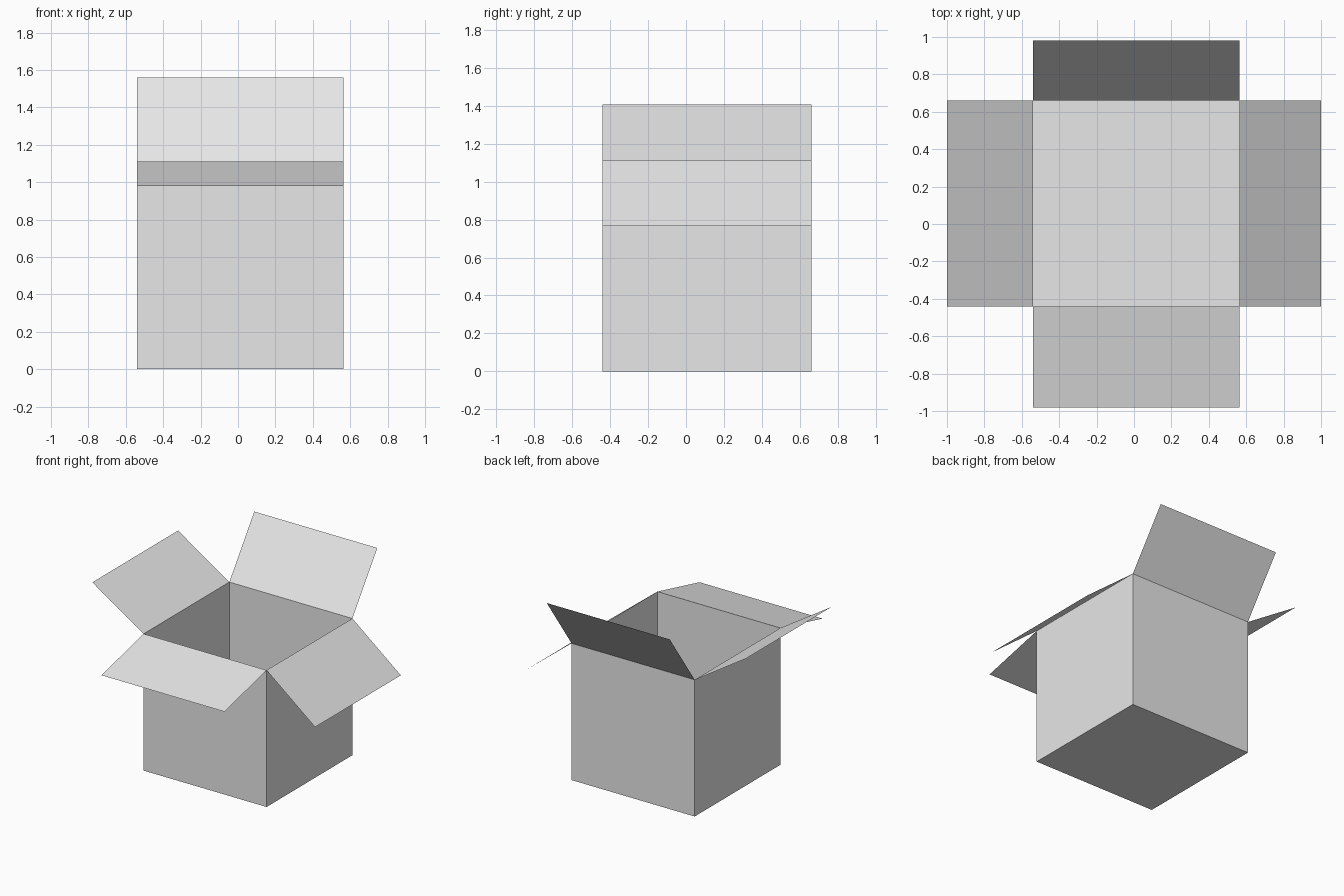
import bpy
import bmesh
from mathutils import Vector

cube = bpy.data.objects.get("Cube")
if cube:
    bpy.data.objects.remove(cube, do_unlink=True)

# Plain grey cardboard
grey = bpy.data.materials.new("plain_grey")
grey.use_nodes = True
colour = (0.8, 0.8, 0.8, 1)
grey.diffuse_color = colour
grey.node_tree.nodes["Principled BSDF"].inputs["Base Color"].default_value = colour

# Outer limits of the box body
LEFT, RIGHT, FRONT, BACK, TOP = -0.54, 0.565, -0.44, 0.66, 1.11


def sheet(name, start, end, sweep):
    """Flat panel made by sweeping the edge start-end along a vector."""
    a, b, s = Vector(start), Vector(end), Vector(sweep)
    bm = bmesh.new()
    bm.faces.new([bm.verts.new(p) for p in (a, b, b + s, a + s)])
    mesh = bpy.data.meshes.new(name)
    bm.to_mesh(mesh)
    bm.free()
    mesh.materials.append(grey)
    bpy.context.collection.objects.link(bpy.data.objects.new(name, mesh))


# Floor of the box
sheet("floor", (LEFT, FRONT, 0), (RIGHT, FRONT, 0), (0, BACK - FRONT, 0))

# Each side: base edge, and the fold of its open flap
sides = {
    "front": ((LEFT, FRONT), (RIGHT, FRONT), (0, -0.54, -0.13)),
    "left": ((RIGHT, FRONT), (RIGHT, BACK), (0.435, 0, -0.345)),
    "back": ((RIGHT, BACK), (LEFT, BACK), (0, 0.32, 0.45)),
    "right": ((LEFT, BACK), (LEFT, FRONT), (-0.46, 0, 0.295)),
}
for side, (a, b, fold) in sides.items():
    sheet(side + "_wall", (*a, 0), (*b, 0), (0, 0, TOP))
    sheet(side + "_flap", (*a, TOP), (*b, TOP), fold)
